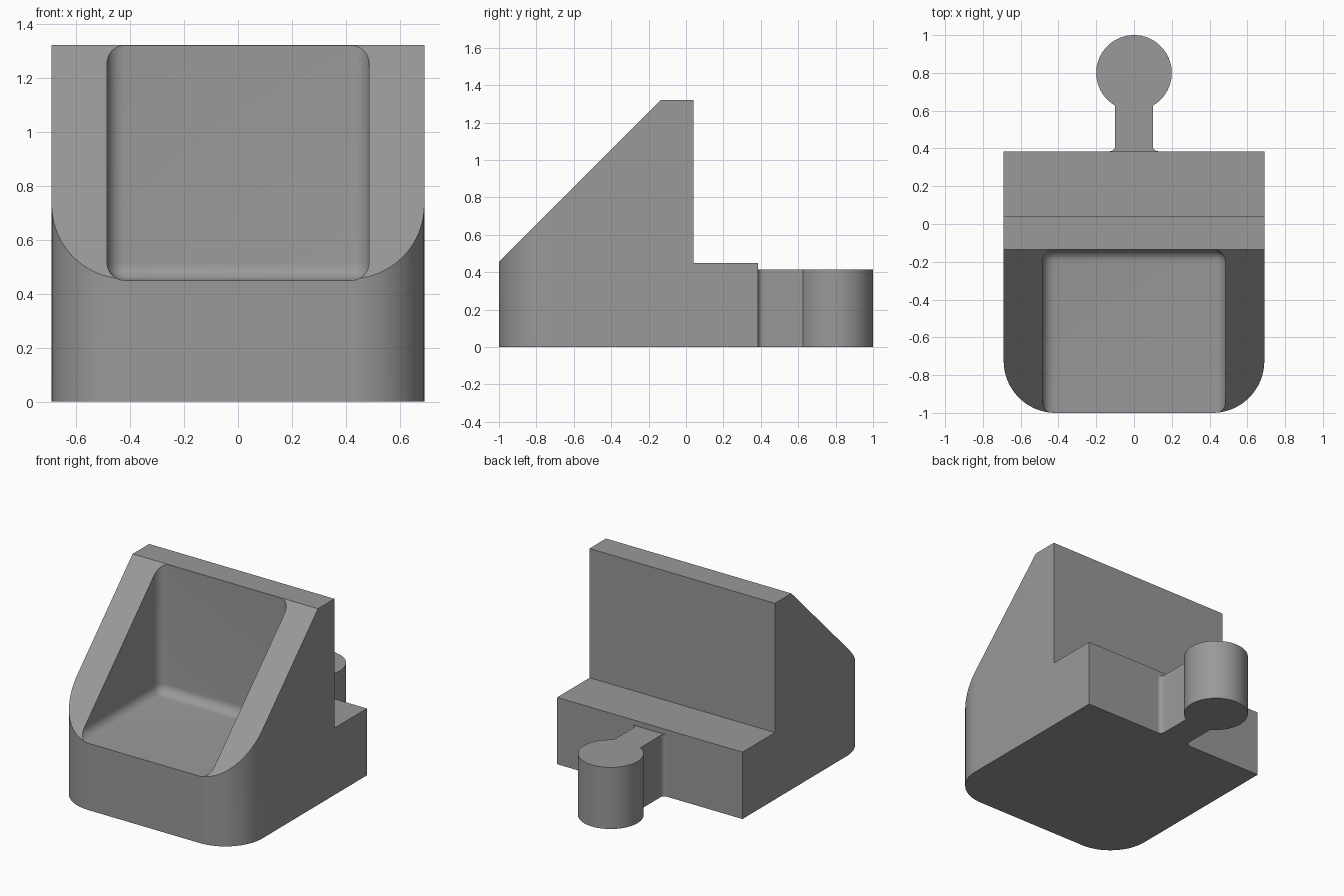
import bpy, bmesh, math
from mathutils import Vector

if "Cube" in bpy.data.objects:
    bpy.data.objects.remove(bpy.data.objects["Cube"])

grey = bpy.data.materials.new("plain grey")
grey.diffuse_color = (0.32, 0.32, 0.32, 1)
grey.use_nodes = True
grey.node_tree.nodes["Principled BSDF"].inputs["Base Color"].default_value = grey.diffuse_color


def prism(name, points, direction):
    """Extrude a closed outline along a direction."""
    bm = bmesh.new()
    face = bm.faces.new([bm.verts.new(p) for p in points])
    ext = bmesh.ops.extrude_face_region(bm, geom=[face])
    verts = [g for g in ext["geom"] if isinstance(g, bmesh.types.BMVert)]
    bmesh.ops.translate(bm, verts=verts, vec=Vector(direction))
    bmesh.ops.recalc_face_normals(bm, faces=bm.faces)
    return add_object(name, bm)


def add_object(name, bm):
    mesh = bpy.data.meshes.new(name)
    bm.to_mesh(mesh)
    bm.free()
    mesh.materials.append(grey)
    obj = bpy.data.objects.new(name, mesh)
    bpy.context.collection.objects.link(obj)
    return obj


def arc(cx, cy, r, start, end, steps):
    """Points on an arc, angles in degrees."""
    angles = [math.radians(start + (end - start) * i / steps) for i in range(steps + 1)]
    return [(cx + r * math.cos(a), cy + r * math.sin(a)) for a in angles]


def boolean(obj, cutter, operation):
    mod = obj.modifiers.new(operation.lower(), 'BOOLEAN')
    mod.operation, mod.solver, mod.object = operation, 'EXACT', cutter
    bpy.context.view_layer.objects.active = obj
    bpy.ops.object.modifier_apply(modifier=mod.name)
    bpy.data.objects.remove(cutter)


def smooth(obj):
    bpy.ops.object.select_all(action='DESELECT')
    obj.select_set(True)
    bpy.context.view_layer.objects.active = obj
    bpy.ops.object.shade_smooth_by_angle(angle=math.radians(25))


# Holder body: stepped, sloped side profile
side = [(-1.2, 0), (0.385, 0), (0.385, 0.45), (0.04, 0.45),
        (0.04, 1.32), (-0.135, 1.32), (-1.2, 0.255)]
body = prism("holder_body", [(-1, y, z) for y, z in side], (2, 0, 0))

# Plan outline with rounded front corners trims the body
W, R = 0.69, 0.275
plan = arc(-W + R, -1 + R, R, 180, 270, 20) + arc(W - R, -1 + R, R, 270, 360, 20)
plan += [(W, 0.6), (-W, 0.6)]
boolean(body, prism("plan_cutter", [(x, y, -0.0) for x, y in plan], (0, 0, 2)), 'INTERSECT')

# Pocket hollowed out with rounded inner edges
bm = bmesh.new()
bmesh.ops.create_cube(bm, size=1)
for v in bm.verts:
    v.co = (v.co.x * 0.97, -0.136 if v.co.y > 0 else -2, 2.4 if v.co.z > 0 else 0.4495)
bmesh.ops.bevel(bm, geom=list(bm.edges), offset=0.065, segments=8, profile=0.5, affect='EDGES')
boolean(body, add_object("pocket_cutter", bm), 'DIFFERENCE')
smooth(body)

# Connector tab: filleted neck ending in a round knob
N, F, B = 0.10, 0.028, 0.385
half = math.degrees(math.asin(N / 0.2))
tab = [(-N - F, B - 0.01), (N + F, B - 0.01)]
tab += arc(N + F, B + F, F, 270, 180, 6)
tab += arc(0, 0.8, 0.2, -90 + half, 270 - half, 56)
tab += arc(-N - F, B + F, F, 0, -90, 6)
smooth(prism("connector_tab", [(x, y, 0) for x, y in tab], (0, 0, 0.415)))
